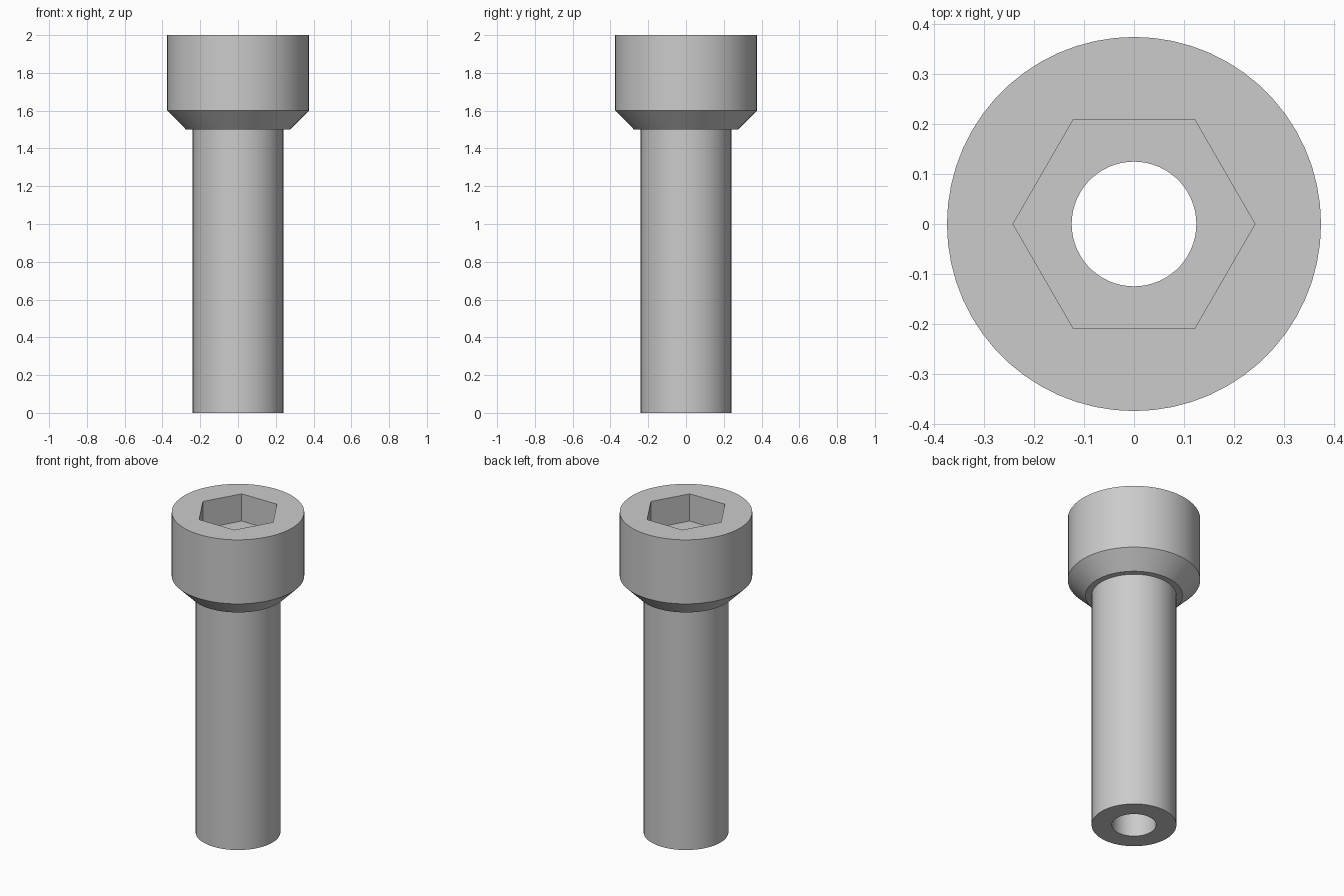
import bpy, bmesh, math

cube = bpy.data.objects.get("Cube")
if cube:
    bpy.data.objects.remove(cube, do_unlink=True)

SIDES = 60          # divisible by six so the socket corners land on vertices
APOTHEM = 0.21      # half the width across the socket flats

steel = bpy.data.materials.new("grey_steel")
steel.use_nodes = True
colour = (0.6, 0.6, 0.6, 1)
steel.diffuse_color = colour
steel.node_tree.nodes["Principled BSDF"].inputs["Base Color"].default_value = colour


def round_ring(radius):
    return lambda a: radius


def hex_ring(a):
    """Distance to a hexagon with a corner on the x axis."""
    return APOTHEM / math.cos(a % (math.pi / 3) - math.pi / 6)


# Closed cross-section: up the outside, into the socket, down the bore
section = [
    (round_ring(0.24), 0),        # shank
    (round_ring(0.24), 1.5),
    (round_ring(0.275), 1.5),     # step under the head
    (round_ring(0.375), 1.6),     # chamfer
    (round_ring(0.375), 2),       # head
    (hex_ring, 2),                # hexagonal socket
    (hex_ring, 1.83),
    (round_ring(0.125), 1.83),    # through bore
    (round_ring(0.125), 0),
]

bm = bmesh.new()
rings = []
for radius, z in section:
    ring = []
    for i in range(SIDES):
        a = math.tau * i / SIDES
        r = radius(a)
        ring.append(bm.verts.new((r * math.cos(a), r * math.sin(a), z)))
    rings.append(ring)

for low, high in zip(rings, rings[1:] + rings[:1]):
    for i in range(SIDES):
        j = (i + 1) % SIDES
        bm.faces.new((low[i], low[j], high[j], high[i]))
bmesh.ops.recalc_face_normals(bm, faces=bm.faces)

mesh = bpy.data.meshes.new("socket_head_bolt")
bm.to_mesh(mesh)
bm.free()
mesh.materials.append(steel)

bolt = bpy.data.objects.new("socket_head_bolt", mesh)
bpy.context.collection.objects.link(bolt)
bpy.ops.object.select_all(action="DESELECT")
bpy.context.view_layer.objects.active = bolt
bolt.select_set(True)
bpy.ops.object.shade_smooth_by_angle(angle=math.radians(30))
